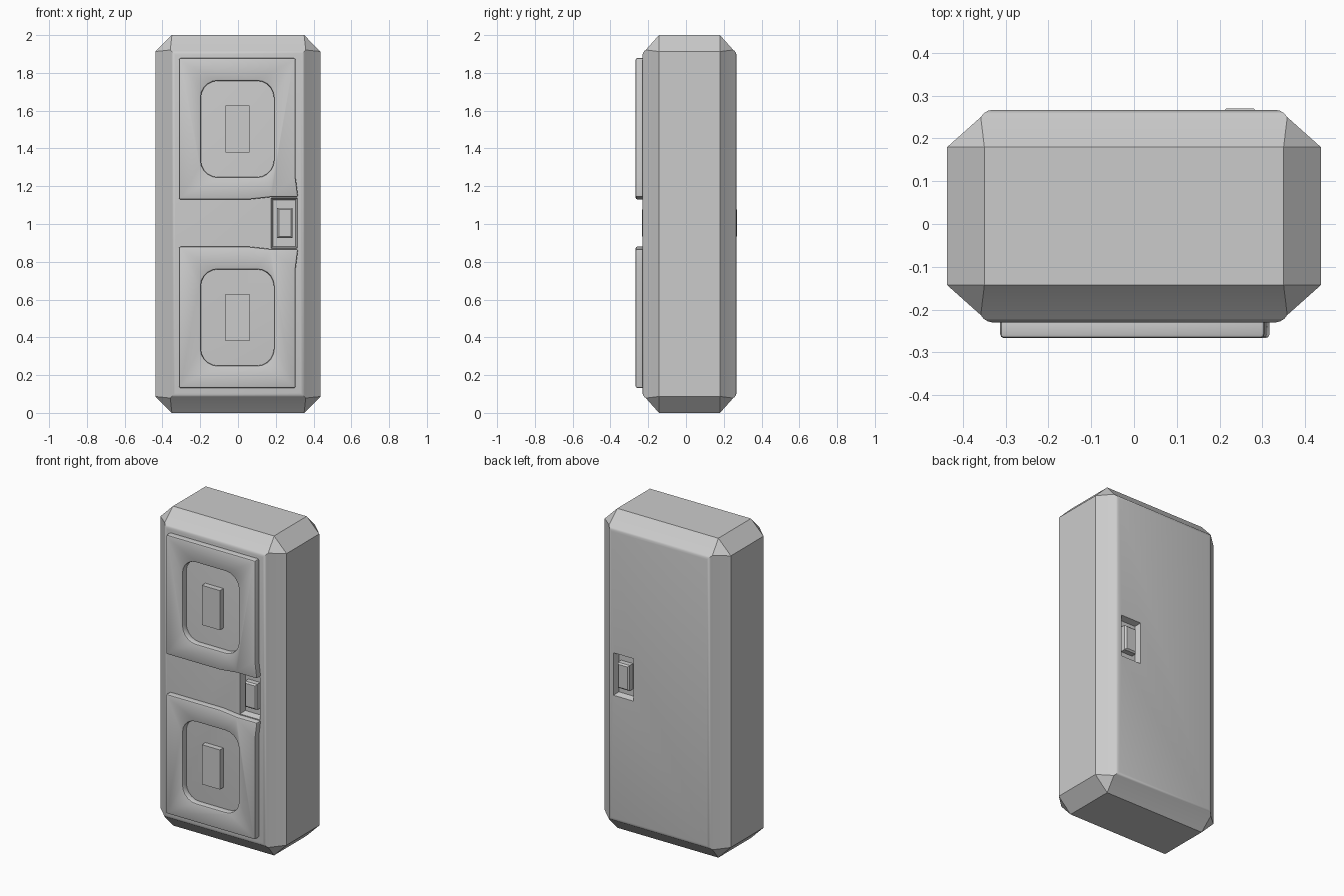
import bpy, bmesh
from math import sin, cos, pi, radians

if "Cube" in bpy.data.objects:
    bpy.data.objects.remove(bpy.data.objects["Cube"])


def finish(name, bm):
    bmesh.ops.recalc_face_normals(bm, faces=bm.faces)
    me = bpy.data.meshes.new(name)
    bm.to_mesh(me)
    bm.free()
    ob = bpy.data.objects.new(name, me)
    bpy.context.collection.objects.link(ob)
    return ob


def prism(name, pts, y0, y1, pts1=None):
    """Extrude an x/z outline from y0 to y1, optionally tapering to pts1."""
    bm = bmesh.new()
    a = [bm.verts.new((x, y0, z)) for x, z in pts]
    b = [bm.verts.new((x, y1, z)) for x, z in (pts1 or pts)]
    bm.faces.new(a)
    bm.faces.new(b)
    n = len(pts)
    for i in range(n):
        j = (i + 1) % n
        bm.faces.new((a[i], a[j], b[j], b[i]))
    return finish(name, bm)


def rect(x0, x1, z0, z1, inset=0.0):
    return [(x0 + inset, z0 + inset), (x1 - inset, z0 + inset),
            (x1 - inset, z1 - inset), (x0 + inset, z1 - inset)]


def rounded(x0, x1, z0, z1, r, seg=5):
    pts = []
    for k, (cx, cz) in enumerate(rect(x0, x1, z0, z1, r)):
        for i in range(seg + 1):
            t = pi + k * pi / 2 + i * pi / 2 / seg
            pts.append((cx + r * cos(t), cz + r * sin(t)))
    return pts


def cut(ob, cutter):
    cutter.hide_render = True
    cutter.hide_set(True)
    m = ob.modifiers.new("cut", 'BOOLEAN')
    m.operation = 'DIFFERENCE'
    m.solver = 'EXACT'
    m.object = cutter


def apply_smooth(ob, angle=30):
    bpy.ops.object.select_all(action='DESELECT')
    bpy.context.view_layer.objects.active = ob
    ob.select_set(True)
    bpy.ops.object.convert(target='MESH')
    bpy.ops.object.shade_smooth_by_angle(angle=radians(angle))


FRONT, BACK = -0.23, 0.267

# Body: box with wide chamfers, softened where they meet the front and back
bm = bmesh.new()
bmesh.ops.create_cube(bm, size=1)
for v in bm.verts:
    v.co.x *= 0.874
    v.co.y = FRONT if v.co.y < 0 else BACK
    v.co.z = 2.0 if v.co.z > 0 else 0.0
bmesh.ops.bevel(bm, geom=bm.edges[:], offset=0.087, segments=1,
                affect='EDGES', profile=0.5)
bm.normal_update()
rim = [e for e in bm.edges
       if sum(abs(f.normal.y) > 0.99 for f in e.link_faces) == 1]
bmesh.ops.bevel(bm, geom=rim, offset=0.018, segments=3, affect='EDGES', profile=0.5)
body = finish("body", bm)

# Latch pockets, front and back
LX0, LX1, LZ0, LZ1 = 0.175, 0.315, 0.872, 1.138
for label, y, d in (("front", FRONT, 1), ("back", BACK, -1)):
    pocket = prism(label + "_pocket_cutter", rect(LX0, LX1, LZ0, LZ1),
                   y - d * 0.0002, y + d * 0.038,
                   rect(LX0, LX1, LZ0, LZ1, 0.01))
    cut(body, pocket)
    # Tapered latch button standing in the pocket
    button = prism(label + "_latch_button", rect(0.207, 0.289, 0.925, 1.085),
                   y + d * 0.045, y + d * 0.006)
    cap = prism(label + "_latch_cap", rect(0.207, 0.289, 0.925, 1.085),
                y + d * 0.006, y - d * 0.003,
                rect(0.207, 0.289, 0.925, 1.085, 0.009))
apply_smooth(body)

# Two raised front panels, mirrored about mid height
MID = 1.005
for label, s in (("upper", 1), ("lower", -1)):
    outline = [(-0.313, 0.125), (0.06, 0.125), (0.18, 0.138), (0.318, 0.138),
               (0.305, 0.24), (0.305, 0.873), (-0.313, 0.873)]
    panel = prism(label + "_panel", [(x, MID + s * z) for x, z in outline],
                  -0.267, -0.212)
    zc = 1.503 if s > 0 else 0.505
    cut(panel, prism(label + "_window_cutter",
                     rounded(-0.197, 0.19, zc - 0.255, zc + 0.255, 0.09), -0.4, 0.0))
    bev = panel.modifiers.new("soft_edges", 'BEVEL')
    bev.width = 0.009
    bev.segments = 2
    bev.limit_method = 'ANGLE'
    bev.angle_limit = radians(40)
    apply_smooth(panel)
    # Block handle in the middle of the window
    prism(label + "_handle", rect(-0.065, 0.06, zc - 0.124, zc + 0.124), -0.265, -0.215)
